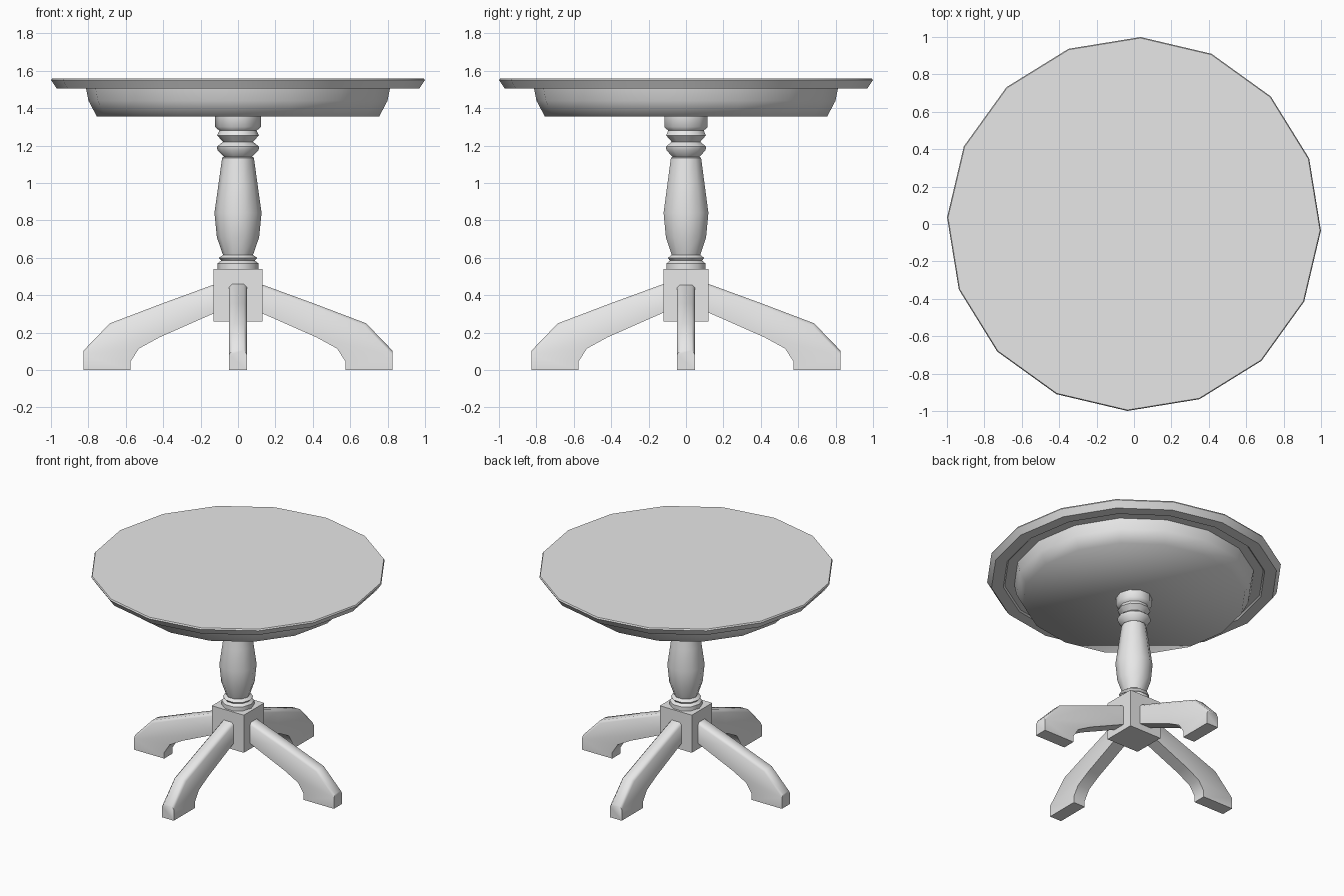
import bpy, bmesh, math
from mathutils import Matrix

cube = bpy.data.objects.get("Cube")
if cube:
    bpy.data.objects.remove(cube, do_unlink=True)

grey = bpy.data.materials.new("plain grey")
grey.use_nodes = True
grey.diffuse_color = (0.8, 0.8, 0.8, 1)
grey.node_tree.nodes["Principled BSDF"].inputs["Base Color"].default_value = (0.8, 0.8, 0.8, 1)


def finish(name, bm, smooth_angle):
    """Turn a bmesh into a named object with the shared material."""
    bmesh.ops.recalc_face_normals(bm, faces=bm.faces)
    mesh = bpy.data.meshes.new(name)
    bm.to_mesh(mesh)
    bm.free()
    mesh.materials.append(grey)
    obj = bpy.data.objects.new(name, mesh)
    bpy.context.collection.objects.link(obj)
    if smooth_angle:
        bpy.ops.object.select_all(action='DESELECT')
        obj.select_set(True)
        bpy.context.view_layer.objects.active = obj
        bpy.ops.object.shade_smooth_by_angle(angle=math.radians(smooth_angle))
    return obj


def lathe(name, profile, sides, turn=0, smooth_angle=40):
    """Spin (radius, height) points about z and cap both ends."""
    bm = bmesh.new()
    rings = []
    for r, z in profile:
        angles = [math.radians(turn) + math.tau * i / sides for i in range(sides)]
        rings.append([bm.verts.new((r * math.cos(a), r * math.sin(a), z)) for a in angles])
    for low, high in zip(rings, rings[1:]):
        for i in range(sides):
            j = (i + 1) % sides
            bm.faces.new((low[i], low[j], high[j], high[i]))
    bm.faces.new(rings[0])
    bm.faces.new(rings[-1])
    return finish(name, bm, smooth_angle)


# Round top with an undercut rim, and the curved apron below it
lathe("table_top", [(0.80, 1.515), (0.88, 1.515), (0.89, 1.505), (0.97, 1.505),
                    (1.0, 1.55), (0.995, 1.56)], 16, -2, 30)
lathe("apron", [(0.755, 1.355), (0.80, 1.44), (0.815, 1.515)], 16, -2, 80)

# Turned column
lathe("column", [(0.11, 0.53), (0.11, 0.57), (0.09, 0.585), (0.103, 0.6), (0.08, 0.615),
                 (0.113, 0.71), (0.126, 0.84), (0.105, 0.99), (0.085, 1.135), (0.075, 1.14),
                 (0.11, 1.175), (0.113, 1.195), (0.08, 1.22), (0.112, 1.255),
                 (0.1, 1.28), (0.122, 1.3), (0.122, 1.36)], 10, 0, 50)

# Square block that holds the legs
bm = bmesh.new()
bmesh.ops.create_cube(bm, size=1)
bmesh.ops.scale(bm, vec=(0.264, 0.24, 0.28), verts=bm.verts)
bmesh.ops.translate(bm, vec=(0, 0, 0.4), verts=bm.verts)
finish("leg_block", bm, 30)

# Four splayed legs: a side outline, thickened, with softened upper edges
outline = [(0.08, 0.475), (0.4, 0.358), (0.685, 0.25), (0.825, 0.105), (0.825, 0),
           (0.575, 0), (0.575, 0.045), (0.53, 0.115), (0.42, 0.175), (0.08, 0.325)]
for k, name in enumerate(["left_leg", "back_leg", "right_leg", "front_leg"]):
    bm = bmesh.new()
    face = bm.faces.new([bm.verts.new((x, -0.048, z)) for x, z in outline])
    extruded = bmesh.ops.extrude_face_region(bm, geom=[face])["geom"]
    moved = [v for v in extruded if isinstance(v, bmesh.types.BMVert)]
    bmesh.ops.translate(bm, vec=(0, 0.096, 0), verts=moved)
    rims = [e for e in bm.edges
            if abs(e.verts[0].co.y - e.verts[1].co.y) < 0.01
            and min(v.co.z for v in e.verts) > 0.1
            and max(v.co.z for v in e.verts) > 0.22
            and sum(v.co.z + 0.37 * v.co.x for v in e.verts) > 0.9]
    bmesh.ops.bevel(bm, geom=rims, offset=0.016, segments=1, affect='EDGES')
    bmesh.ops.rotate(bm, cent=(0, 0, 0), matrix=Matrix.Rotation(k * math.pi / 2, 3, 'Z'), verts=bm.verts)
    finish(name, bm, 50)
